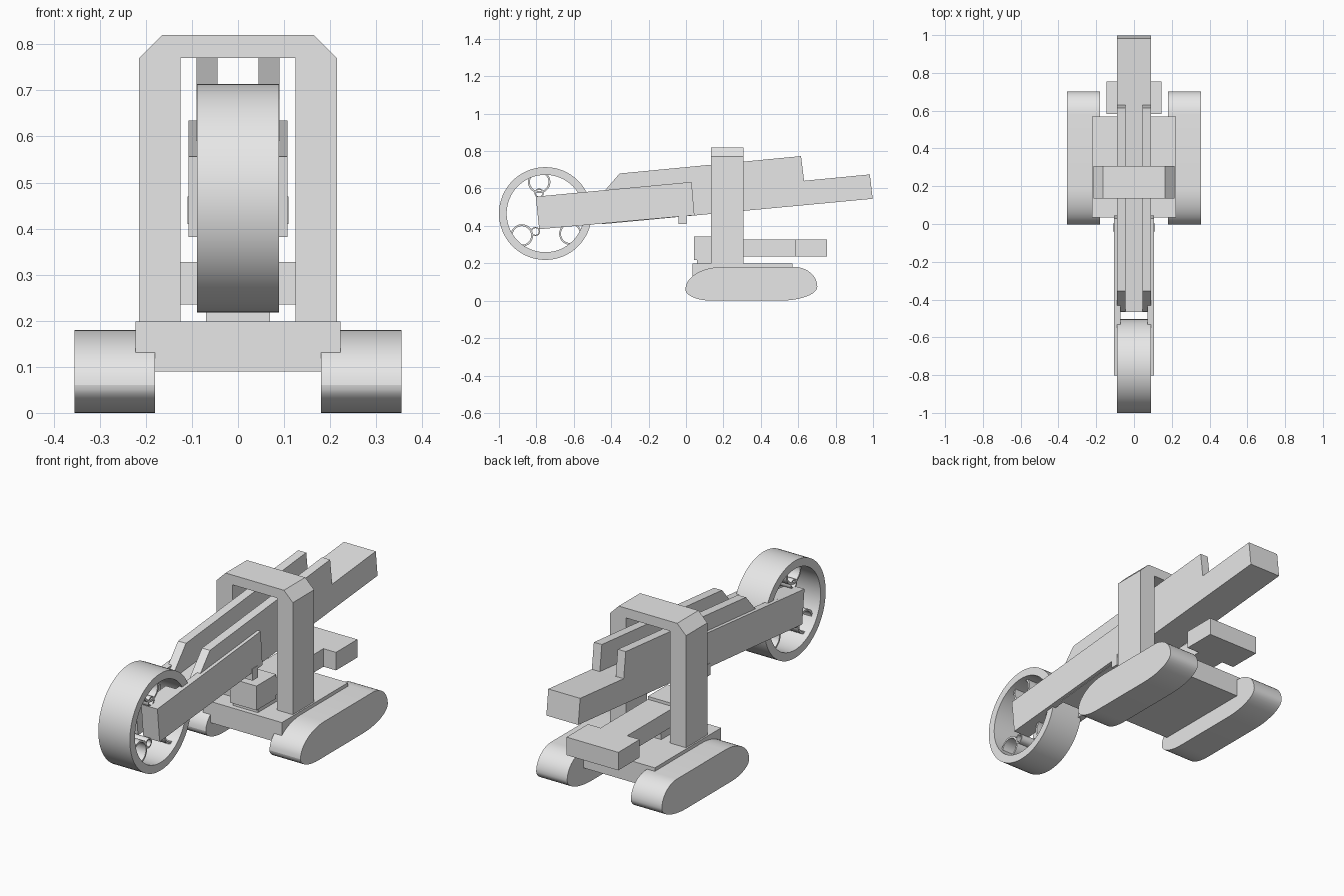
import bpy, bmesh, math

if "Cube" in bpy.data.objects:
    bpy.data.objects.remove(bpy.data.objects["Cube"])

grey = bpy.data.materials.new("plain grey")
grey.diffuse_color = (0.8, 0.8, 0.8, 1)
grey.use_nodes = True
grey.node_tree.nodes["Principled BSDF"].inputs["Base Color"].default_value = grey.diffuse_color


def finish(bm, name, smooth=False):
    bmesh.ops.recalc_face_normals(bm, faces=bm.faces)
    me = bpy.data.meshes.new(name)
    bm.to_mesh(me)
    bm.free()
    me.materials.append(grey)
    ob = bpy.data.objects.new(name, me)
    bpy.context.collection.objects.link(ob)
    if smooth:
        bpy.ops.object.select_all(action='DESELECT')
        ob.select_set(True)
        bpy.context.view_layer.objects.active = ob
        bpy.ops.object.shade_smooth_by_angle(angle=math.radians(35))
    return ob


def extrude(name, pts, a, b, axis='x', smooth=False):
    """Extrude a closed profile: (y, z) along x, or (x, z) along y."""
    bm = bmesh.new()
    place = (lambda p, t: (t, p[0], p[1])) if axis == 'x' else (lambda p, t: (p[0], t, p[1]))
    lo = [bm.verts.new(place(p, a)) for p in pts]
    hi = [bm.verts.new(place(p, b)) for p in pts]
    n = len(pts)
    bm.faces.new(lo)
    bm.faces.new(hi)
    for i in range(n):
        j = (i + 1) % n
        bm.faces.new((lo[i], lo[j], hi[j], hi[i]))
    return finish(bm, name, smooth)


def box(name, x0, x1, y0, y1, z0, z1):
    return extrude(name, [(y0, z0), (y1, z0), (y1, z1), (y0, z1)], x0, x1)


def tube(name, y, z, r_out, r_in, half, n):
    """Open ring with its axis along x."""
    bm = bmesh.new()
    rings = []
    for r, x in ((r_out, -half), (r_out, half), (r_in, half), (r_in, -half)):
        rings.append([bm.verts.new((x, y + r * math.cos(2 * math.pi * i / n),
                                    z + r * math.sin(2 * math.pi * i / n))) for i in range(n)])
    for k in range(4):
        p, q = rings[k], rings[(k + 1) % 4]
        for i in range(n):
            j = (i + 1) % n
            bm.faces.new((p[i], p[j], q[j], q[i]))
    return finish(bm, name, True)


def arc(cy, cz, ry, rz, start, steps=10):
    return [(cy + ry * math.cos(math.radians(start + 90 * i / steps)),
             cz + rz * math.sin(math.radians(start + 90 * i / steps))) for i in range(steps + 1)]


# Crawler tracks
track = (arc(0.58, 0.075, 0.122, 0.105, 0) + arc(0.19, 0.06, 0.193, 0.12, 90)
         + arc(0.14, 0.06, 0.143, 0.06, 180) + arc(0.50, 0.075, 0.202, 0.075, 270)[:-1])
for side, s in (("left", -1), ("right", 1)):
    extrude(f"{side}_track", track, s * 0.18, s * 0.355, smooth=True)

# Chassis with wider upper deck
extrude("chassis", [(-0.18, 0.09), (0.18, 0.09), (0.18, 0.12), (0.223, 0.12),
                    (0.223, 0.198), (-0.223, 0.198), (-0.223, 0.12), (-0.18, 0.12)],
        0.035, 0.57, axis='y')

# Portal frame with chamfered top corners
extrude("portal_frame", [(0.215, 0.19), (0.215, 0.77), (0.165, 0.82), (-0.165, 0.82),
                         (-0.215, 0.77), (-0.215, 0.19), (-0.125, 0.19), (-0.125, 0.77),
                         (0.125, 0.77), (0.125, 0.19)], 0.135, 0.307, axis='y')

# Turntable, cab block and rear counterweight
box("turntable", -0.07, 0.07, 0.06, 0.30, 0.19, 0.235)
box("front_block", -0.075, 0.075, 0.042, 0.20, 0.218, 0.342)
box("counterweight_neck", -0.075, 0.075, 0.19, 0.59, 0.235, 0.327)
box("counterweight", -0.146, 0.146, 0.582, 0.755, 0.235, 0.327)

# Boom: sloping slab with a raised rail along each edge
extrude("boom", [(-0.45, 0.409), (0.998, 0.545), (0.983, 0.675), (0.63, 0.641), (-0.465, 0.538)],
        -0.09, 0.09)
for side, s in (("left", -1), ("right", 1)):
    extrude(f"{side}_rail", [(-0.465, 0.53), (0.632, 0.635), (0.615, 0.773),
                             (-0.355, 0.68), (-0.463, 0.555)], s * 0.045, s * 0.09)
    # Wheel arm, thicker at the tip inside the wheel
    extrude(f"{side}_arm", [(-0.785, 0.382), (0.045, 0.457), (0.03, 0.635), (-0.803, 0.556)],
            s * 0.072, s * 0.107)
    extrude(f"{side}_arm_tip", [(-0.785, 0.382), (-0.59, 0.40), (-0.605, 0.575), (-0.803, 0.556)],
            s * 0.015, s * 0.1065)

# Cross pin below the arms
box("cross_pin", -0.11, 0.11, -0.04, 0.003, 0.41, 0.47)

# Digging wheel with buckets
WY, WZ = -0.752, 0.466
tube("digging_wheel", WY, WZ, 0.248, 0.207, 0.089, 64)
for i, ang in enumerate((101, 223, 321)):
    a = math.radians(ang)
    tube(f"bucket_{i + 1}", WY + 0.172 * math.cos(a), WZ + 0.172 * math.sin(a), 0.06, 0.05, 0.06, 28)
for i, (y, z) in enumerate(((-0.785, 0.575), (-0.805, 0.37), (-0.665, 0.44))):
    tube(f"bucket_pin_{i + 1}", y, z, 0.025, 0.018, 0.06, 16)
